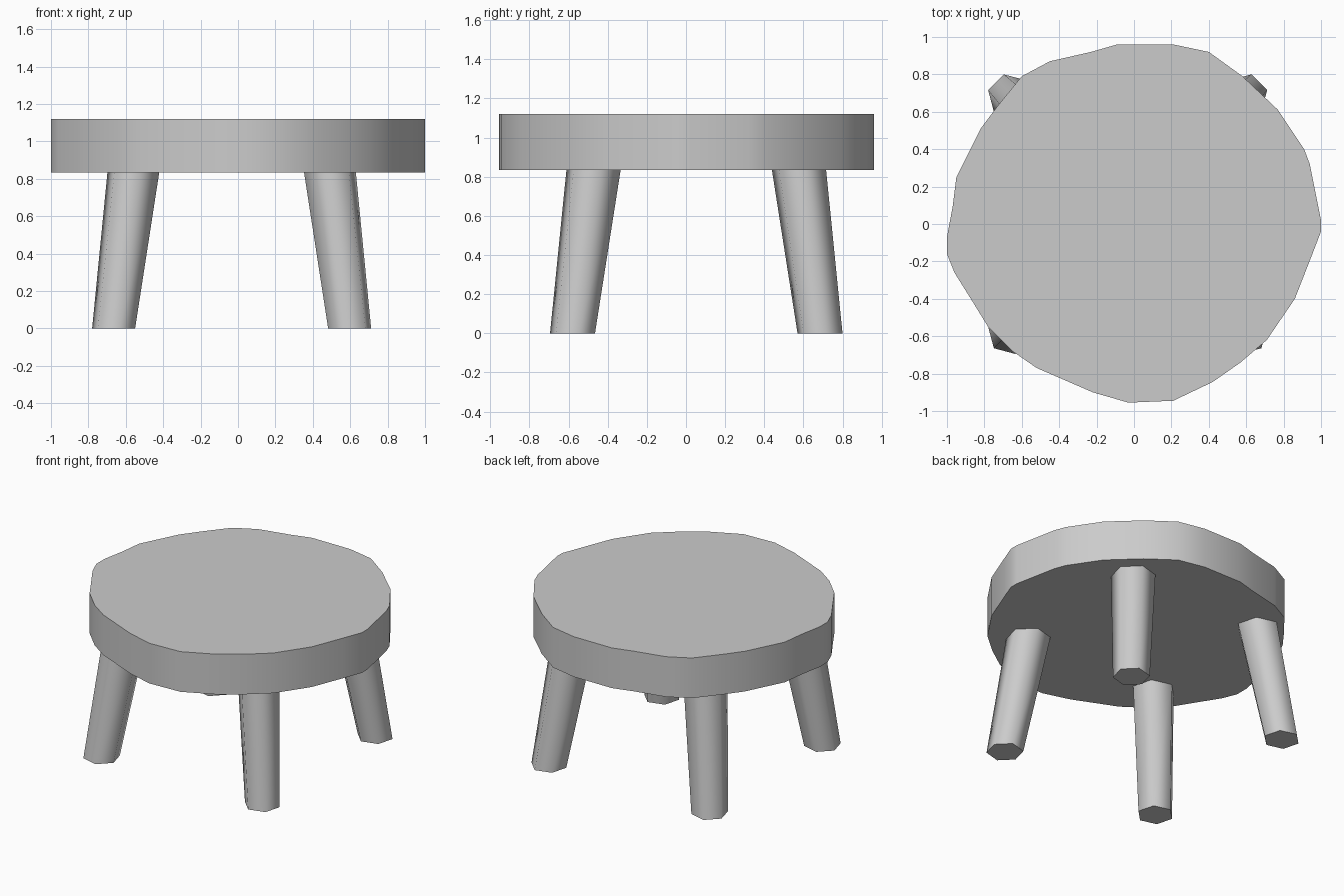
import bpy
from math import sin, cos, radians

if "Cube" in bpy.data.objects:
    bpy.data.objects.remove(bpy.data.objects["Cube"])

SEAT_BOTTOM, SEAT_TOP = 0.835, 1.12


def loft(name, bottom, top):
    """Closed solid between two matching rings of points."""
    n = len(bottom)
    sides = [(i, (i + 1) % n, n + (i + 1) % n, n + i) for i in range(n)]
    faces = sides + [tuple(reversed(range(n))), tuple(range(n, 2 * n))]
    mesh = bpy.data.meshes.new(name)
    mesh.from_pydata(bottom + top, [], faces)
    obj = bpy.data.objects.new(name, mesh)
    bpy.context.collection.objects.link(obj)
    bpy.ops.object.select_all(action='DESELECT')
    obj.select_set(True)
    bpy.context.view_layer.objects.active = obj
    bpy.ops.object.shade_smooth_by_angle(angle=radians(65))
    return obj


def hexagon(x, y, z, radius, turn):
    return [(x + radius * cos(radians(turn + 60 * i)),
             y + radius * sin(radians(turn + 60 * i)), z) for i in range(6)]


# Seat: irregular slab of wood, outline seen from above
outline = [
    (1.0, -0.04), (1.0, 0.02), (0.94, 0.32), (0.91, 0.40), (0.77, 0.61),
    (0.58, 0.79), (0.40, 0.92), (0.21, 0.96), (-0.09, 0.96), (-0.23, 0.92),
    (-0.45, 0.87), (-0.60, 0.79), (-0.73, 0.63), (-0.82, 0.51), (-0.95, 0.25),
    (-0.97, 0.09), (-1.0, -0.07), (-1.0, -0.16), (-0.96, -0.26),
    (-0.86, -0.42), (-0.78, -0.55), (-0.65, -0.68), (-0.52, -0.77),
    (-0.22, -0.90), (-0.03, -0.955), (0.21, -0.945), (0.42, -0.845),
    (0.57, -0.74), (0.71, -0.62), (0.86, -0.40), (0.95, -0.17),
]
loft("seat", [(x, y, SEAT_BOTTOM) for x, y in outline],
     [(x, y, SEAT_TOP) for x, y in outline])

# Legs: splayed six-sided posts, thicker at the top, sunk slightly in the seat
for depth, y, sy in (("front", -0.58, -1), ("back", 0.685, 1)):
    for side, x, sx, turn in (("left", -0.665, -1, 45), ("right", 0.597, 1, 15)):
        loft(f"{depth}_{side}_leg",
             hexagon(x, y, 0, 0.119, turn),
             hexagon(x - sx * 0.108, y - sy * 0.11, SEAT_BOTTOM + 0.02, 0.144, turn))
